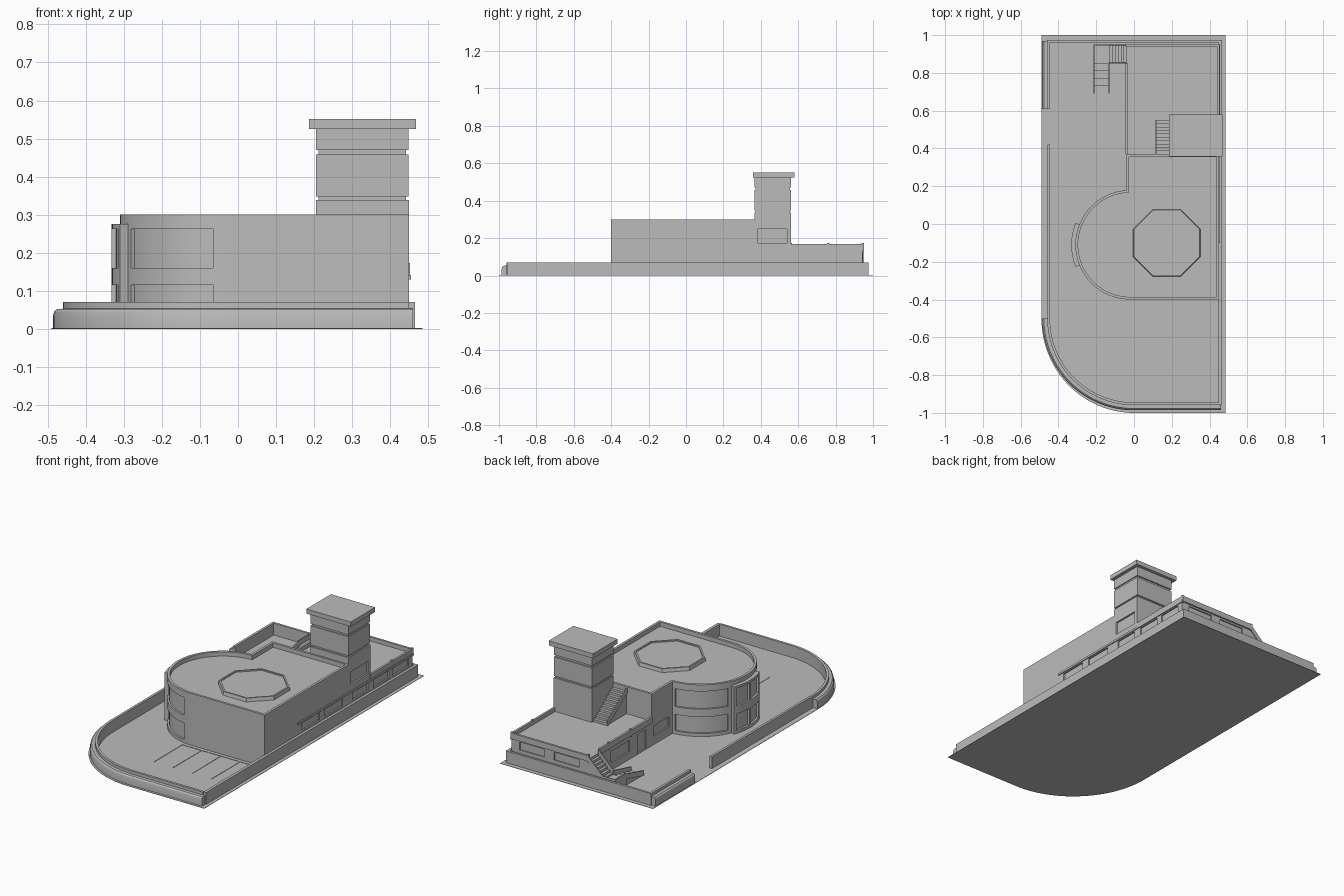
import bpy, bmesh, math
from mathutils import Vector

if "Cube" in bpy.data.objects:
    bpy.data.objects.remove(bpy.data.objects["Cube"])

grey = bpy.data.materials.new("light grey")
grey.use_nodes = True
grey.diffuse_color = (0.5, 0.5, 0.5, 1)
grey.node_tree.nodes["Principled BSDF"].inputs["Base Color"].default_value = (0.5, 0.5, 0.5, 1)


def finish(name, bm, smooth=False):
    bmesh.ops.recalc_face_normals(bm, faces=bm.faces)
    me = bpy.data.meshes.new(name)
    bm.to_mesh(me)
    bm.free()
    me.materials.append(grey)
    ob = bpy.data.objects.new(name, me)
    bpy.context.collection.objects.link(ob)
    if smooth:
        shade(ob)
    return ob


def activate(ob):
    bpy.ops.object.select_all(action='DESELECT')
    ob.select_set(True)
    bpy.context.view_layer.objects.active = ob


def shade(ob):
    activate(ob)
    bpy.ops.object.shade_smooth_by_angle(angle=math.radians(25))


def arc(cx, cy, rx, ry, a, b, n=28):
    angles = [math.radians(a + (b - a) * i / n) for i in range(n + 1)]
    return [(cx + rx * math.cos(t), cy + ry * math.sin(t)) for t in angles]


def add_box(bm, x0, x1, y0, y1, z0, z1):
    vs = bmesh.ops.create_cube(bm, size=1)["verts"]
    for v in vs:
        v.co = Vector(((x0, x1)[v.co.x > 0], (y0, y1)[v.co.y > 0], (z0, z1)[v.co.z > 0]))


def boxes(name, *items):
    bm = bmesh.new()
    for b in items:
        add_box(bm, *b)
    return finish(name, bm)


def prism(name, outline, z0, z1, top_scale=1, centre=(0, 0)):
    bm = bmesh.new()
    c = Vector(centre)
    low = [bm.verts.new((x, y, z0)) for x, y in outline]
    high = [bm.verts.new((*(c + (Vector(p) - c) * top_scale), z1)) for p in outline]
    n = len(outline)
    bm.faces.new(low)
    bm.faces.new(high)
    for i in range(n):
        j = (i + 1) % n
        bm.faces.new((low[i], low[j], high[j], high[i]))
    return finish(name, bm)


def add_sweep(bm, path, profile, closed=False):
    # profile points are (outward offset, height), outward is right of the path
    pts = [Vector(p) for p in path]
    n, rings = len(pts), []
    for i, p in enumerate(pts):
        a = pts[i - 1] if closed or i else p
        b = pts[(i + 1) % n] if closed or i < n - 1 else p
        sides = [Vector((d.y, -d.x)).normalized() for d in (p - a, b - p) if d.length > 0]
        m = sum(sides, Vector((0, 0))).normalized()
        m /= max(m.dot(sides[0]), 0.3)
        rings.append([bm.verts.new((p.x + m.x * o, p.y + m.y * o, z)) for o, z in profile])
    k = len(profile)
    for i in range(n if closed else n - 1):
        r, s = rings[i], rings[(i + 1) % n]
        for j in range(k):
            bm.faces.new((r[j], r[(j + 1) % k], s[(j + 1) % k], s[j]))
    if not closed:
        bm.faces.new(rings[0])
        bm.faces.new(rings[-1])


def rect(o0, o1, z0, z1):
    return [(o0, z0), (o1, z0), (o1, z1), (o0, z1)]


def sweep(name, path, profile, closed=False):
    bm = bmesh.new()
    add_sweep(bm, path, profile, closed)
    return finish(name, bm, True)


def cut(ob, bm):
    tool = finish("cutter", bm)
    tool.hide_render = True
    activate(ob)
    mod = ob.modifiers.new("openings", 'BOOLEAN')
    mod.operation, mod.solver, mod.object = 'DIFFERENCE', 'EXACT', tool
    bpy.ops.object.modifier_apply(modifier=mod.name)
    bpy.data.objects.remove(tool)
    shade(ob)


# Ground sheet and parking lines
prism("ground", [(0.485, -1), (0.485, 1), (-0.49, 1)] + arc(0, -0.5, 0.49, 0.5, 180, 270), 0, 0.002)
boxes("parking_lines", (-0.06, 0.43, -0.424, -0.42, 0, 0.004),
      *[(x, x + 0.003, -0.68, -0.42, 0, 0.004) for x in (-0.06, 0.063, 0.185, 0.307, 0.427)])

# Boundary walls with a rounded outer skirt
curve = arc(0, -0.5, 0.445, 0.445, 180, 270)
sweep("curved_wall", [(-0.445, 0.42)] + curve + [(0.45, -0.945)], rect(0, 0.014, 0, 0.07))
skirt = [(0.012, 0), (0.041, 0), (0.041, 0.035), (0.038, 0.046), (0.032, 0.052), (0.012, 0.053)]
sweep("curved_skirt", curve + [(0.46, -0.945)], skirt)
boxes("straight_walls", (0.448, 0.465, -0.955, 0.975, 0, 0.07), (-0.46, 0.465, 0.962, 0.975, 0, 0.07),
      (-0.46, -0.446, 0.61, 0.975, 0, 0.07))
sweep("gate_skirt", [(-0.445, 0.97), (-0.445, 0.61)], skirt)

# Main building with rounded end
C = (-0.02, -0.11)
R = 0.29
outline = [(0.45, -0.4), (0.45, 0.37), (-0.04, 0.37)] + arc(*C, R, R, 94, 270, 44)
body = prism("main_building", outline, 0, 0.275)
sweep("roof_parapet", outline, rect(-0.014, 0, 0.27, 0.3), True)
floors = ((0.02, 0.115), (0.16, 0.262))
bm = bmesh.new()
for a, b in ((97, 154), (206, 261)):
    for z0, z1 in floors:
        add_sweep(bm, arc(*C, R, R, a, b, 16), rect(-0.01, 0.02, z0, z1))
add_box(bm, -0.06, -0.032, 0.21, 0.35, 0.05, 0.11)
for y in (-0.06, 0.15):
    add_box(bm, 0.442, 0.47, y, y + 0.16, 0.08, 0.125)
cut(body, bm)

# Projecting bay
bay = sweep("window_bay", arc(*C, R, R, 158, 202, 12), rect(-0.008, 0.022, 0, 0.275))
bm = bmesh.new()
for a, b in ((161, 179), (181, 199)):
    for z0, z1 in floors:
        add_sweep(bm, arc(*C, R, R, a, b, 6), rect(0.01, 0.04, z0, z1))
cut(bay, bm)

# Octagonal skylight
O = (0.173, -0.1)
r = 0.179 / math.cos(math.pi / 8)
octagon = arc(*O, r, r, 22.5, 337.5, 7)
prism("skylight_base", octagon, 0.27, 0.288, 0.93, O)
sweep("skylight_rim", octagon, [(-0.014, 0.27), (0, 0.27), (-0.005, 0.295), (-0.014, 0.295)], True)

# Low rear wing with terrace
wing = boxes("rear_wing", (-0.04, 0.45, 0.365, 0.943, 0, 0.145))
bm = bmesh.new()
add_box(bm, -0.06, -0.032, 0.57, 0.74, 0.045, 0.11)
add_box(bm, -0.06, -0.032, 0.42, 0.5, 0.005, 0.115)
for y in (0.4, 0.59, 0.77):
    add_box(bm, 0.442, 0.47, y, y + 0.14, 0.08, 0.125)
for x in (0.02, 0.24):
    add_box(bm, x, x + 0.16, 0.936, 0.96, 0.08, 0.125)
cut(wing, bm)
boxes("terrace_parapet", (-0.045, -0.033, 0.37, 0.85, 0.135, 0.168), (0.44, 0.452, 0.56, 0.952, 0.135, 0.168),
      (-0.045, 0.452, 0.94, 0.952, 0.135, 0.168))
boxes("terrace_posts", *[(x - 0.006, x + 0.006, y - 0.006, y + 0.006, 0.13, 0.173)
                         for x, y in ((-0.039, 0.56), (-0.039, 0.76), (-0.039, 0.945), (0.446, 0.76), (0.446, 0.945))])
boxes("side_ledge", (0.448, 0.455, 0.37, 0.95, 0.13, 0.142), (0.448, 0.455, -0.1, 0.37, 0.13, 0.142))

# Stairs from the terrace to the roof
n = 10
boxes("roof_stairs", *[(0.12, 0.21, 0.55 - 0.018 * (i + 1), 0.55 - 0.018 * i, 0.14, 0.145 + 0.013 * (i + 1))
                       for i in range(n)])


def slope_wall(name, a, b, za, zb, h, t=0.006):
    # thin balustrade following a flight from point a to point b
    bm = bmesh.new()
    d = (Vector(b) - Vector(a)).normalized()
    side = Vector((d.y, -d.x)) * t / 2
    rings = []
    for p, z in ((a, za), (b, zb)):
        p = Vector(p)
        rings.append([bm.verts.new((*(p + side * s), z + dz)) for s, dz in ((-1, 0), (1, 0), (1, h), (-1, h))])
    for ring in rings:
        bm.faces.new(ring)
    for j in range(4):
        k = (j + 1) % 4
        bm.faces.new((rings[0][j], rings[0][k], rings[1][k], rings[1][j]))
    finish(name, bm)


slope_wall("roof_stair_side", (0.117, 0.55), (0.117, 0.37), 0.14, 0.265, 0.035)

# Stairs from the terrace to the yard
boxes("yard_stairs_upper", *[(-0.04 - 0.015 * (i + 1), -0.04 - 0.015 * i, 0.855, 0.945, 0, 0.13 - 0.015 * i)
                             for i in range(6)])
boxes("yard_stair_landing", (-0.21, -0.13, 0.85, 0.945, 0, 0.045))
boxes("yard_stairs_lower", *[(-0.21, -0.13, 0.85 - 0.04 * (i + 1), 0.85 - 0.04 * i, 0, 0.036 - 0.009 * i)
                             for i in range(4)])
slope_wall("upper_stair_side_inner", (-0.04, 0.852), (-0.133, 0.852), 0.13, 0.04, 0.035)
slope_wall("upper_stair_side_outer", (-0.04, 0.947), (-0.133, 0.947), 0.13, 0.04, 0.035)
slope_wall("lower_stair_side_inner", (-0.133, 0.85), (-0.133, 0.69), 0.04, 0.0, 0.03)
slope_wall("lower_stair_side_outer", (-0.212, 0.85), (-0.212, 0.69), 0.04, 0.0, 0.03)
boxes("landing_side", (-0.215, -0.209, 0.85, 0.95, 0, 0.075), (-0.215, -0.13, 0.944, 0.95, 0, 0.075))

# Tower with shadow grooves and cap
tower = boxes("tower_base", (0.205, 0.45, 0.365, 0.562, 0.13, 0.338))
bm = bmesh.new()
add_box(bm, 0.44, 0.47, 0.385, 0.54, 0.175, 0.25)
cut(tower, bm)
boxes("tower_shaft", (0.205, 0.448, 0.365, 0.562, 0.348, 0.458), (0.205, 0.448, 0.365, 0.562, 0.47, 0.53))
boxes("tower_core", (0.212, 0.442, 0.372, 0.555, 0.33, 0.53))
boxes("tower_cap", (0.186, 0.468, 0.357, 0.58, 0.525, 0.552))
